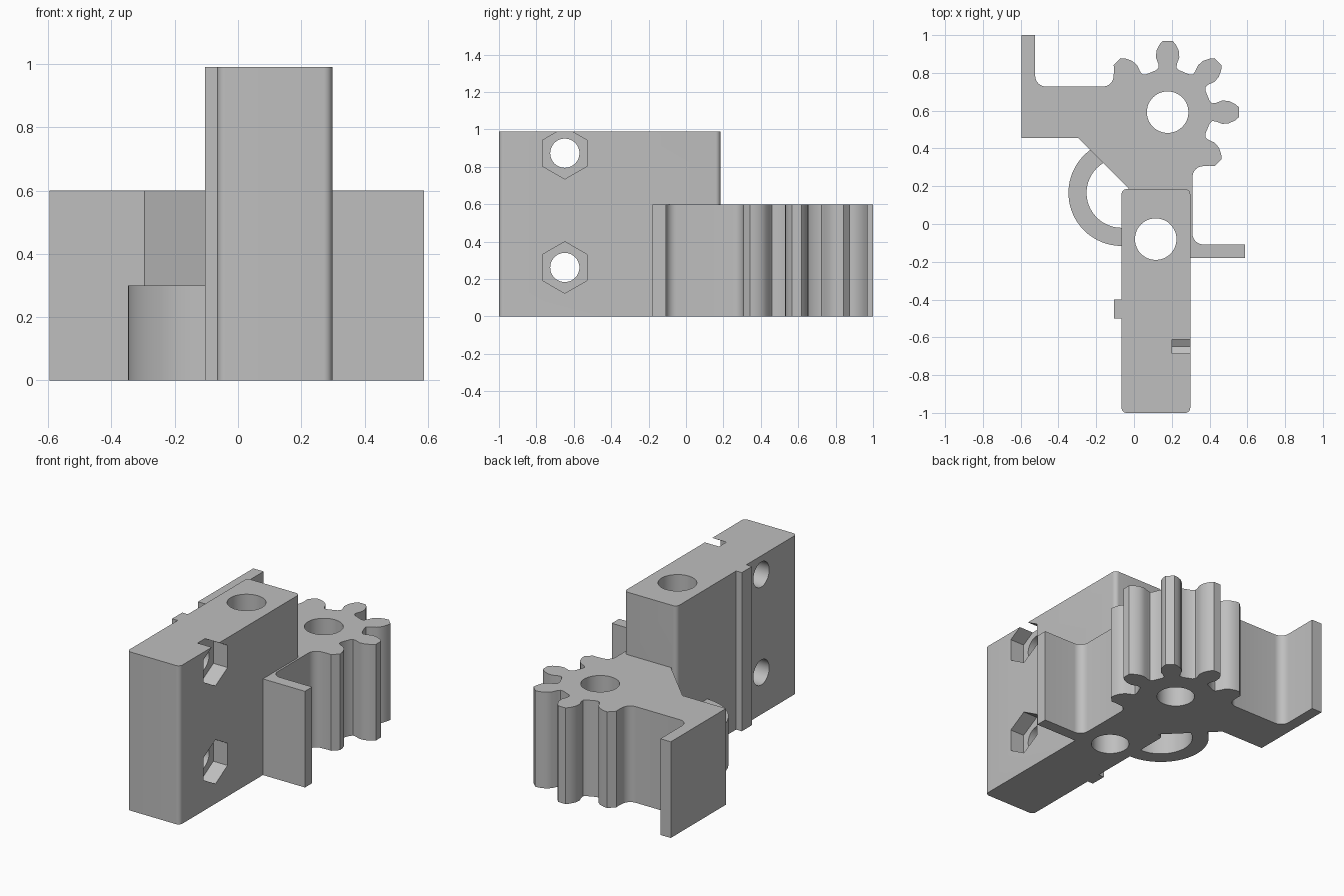
import bpy, bmesh
from math import cos, sin, pi, radians
from mathutils import Vector, Matrix

if "Cube" in bpy.data.objects:
    bpy.data.objects.remove(bpy.data.objects["Cube"])

grey = bpy.data.materials.new("light grey plastic")
grey.use_nodes = True
COLOUR = (0.52, 0.52, 0.52, 1)
grey.diffuse_color = COLOUR
grey.node_tree.nodes["Principled BSDF"].inputs["Base Color"].default_value = COLOUR


def prism(name, outline, z0, z1, matrix=Matrix()):
    """Extrude a closed outline from z0 to z1."""
    bm = bmesh.new()
    face = bm.faces.new([bm.verts.new((x, y, z0)) for x, y in outline])
    top = bmesh.ops.extrude_face_region(bm, geom=[face])
    moved = [v for v in top["geom"] if isinstance(v, bmesh.types.BMVert)]
    bmesh.ops.translate(bm, verts=moved, vec=(0, 0, z1 - z0))
    bmesh.ops.recalc_face_normals(bm, faces=bm.faces)
    bm.transform(matrix)
    mesh = bpy.data.meshes.new(name)
    bm.to_mesh(mesh)
    bm.free()
    mesh.materials.append(grey)
    obj = bpy.data.objects.new(name, mesh)
    bpy.context.collection.objects.link(obj)
    return obj


def arc(cx, cy, r, start, end, steps=8):
    angles = [radians(start + (end - start) * i / steps) for i in range(steps + 1)]
    return [(cx + r * cos(a), cy + r * sin(a)) for a in angles]


def circle(cx, cy, r, n=48, turn=0):
    return arc(cx, cy, r, turn, turn + 360, n)[:-1]


def rounded_box(x0, x1, y0, y1, r):
    return (arc(x1 - r, y0 + r, r, -90, 0) + arc(x1 - r, y1 - r, r, 0, 90)
            + arc(x0 + r, y1 - r, r, 90, 180) + arc(x0 + r, y0 + r, r, 180, 270))


def combine(target, tool, operation):
    mod = target.modifiers.new("combine", "BOOLEAN")
    mod.operation, mod.solver, mod.object = operation, "EXACT", tool
    bpy.context.view_layer.objects.active = target
    bpy.ops.object.modifier_apply(modifier=mod.name)
    bpy.data.objects.remove(tool)


# Gear tooth flank: distance from the gear centre, half width
GEAR = Vector((0.178, 0.592))
FLANK = [(0.222, 0.061), (0.235, 0.047), (0.255, 0.049), (0.29, 0.062),
         (0.325, 0.059), (0.358, 0.043), (0.378, 0.026)]


def tooth(angle, first=0, last=0):
    d = Vector((cos(radians(angle)), sin(radians(angle))))
    n = Vector((-d.y, d.x))
    before = [GEAR + d * r - n * w for r, w in FLANK[first:]]
    after = [GEAR + d * r + n * w for r, w in reversed(FLANK[last:])]
    return [tuple(p) for p in before + after]


# Gear sector with side tab, arm and stop
outline = [(0.588, -0.18), (0.588, -0.108)]
outline += arc(0.366, -0.052, 0.056, 270, 180)
outline += arc(0.366, 0.25, 0.056, 180, 90)
outline += tooth(-45, first=5) + tooth(0) + tooth(45) + tooth(90) + tooth(135, last=5)
outline += arc(-0.164, 0.784, 0.056, 0, -90)
outline += arc(-0.467, 0.784, 0.056, -90, -180)
outline += [(-0.523, 1), (-0.595, 1), (-0.595, 0.455), (-0.295, 0.455),
            (-0.03, 0.19), (-0.03, -0.18)]
gear_arm = prism("gear_arm", outline, 0, 0.6)
combine(gear_arm, prism("gear_bore", circle(*GEAR, 0.11), -0.1, 0.7), "DIFFERENCE")

# Half ring beside the arm
ring = arc(-0.066, 0.165, 0.281, 112, 270, 40) + [(-0.05, -0.116), (-0.05, -0.02)]
ring += arc(-0.066, 0.165, 0.185, 270, 112, 40)
half_ring = prism("half_ring", ring, 0, 0.3)

# Tall mounting block with a side rib
block = prism("mounting_block", rounded_box(-0.066, 0.298, -1, 0.185, 0.027), 0, 0.99)
rib = prism("side_rib", [(-0.105, -0.5), (0, -0.5), (0, -0.4), (-0.105, -0.4)], 0, 0.99)
for part in (rib, gear_arm, half_ring):
    combine(block, part, "UNION")

# Vertical bore, cross holes and hexagonal nut pockets
combine(block, prism("bore", circle(0.115, -0.08, 0.11), -0.1, 1.1), "DIFFERENCE")
sideways = Matrix(((0, 0, 1, 0), (1, 0, 0, 0), (0, 1, 0, 0), (0, 0, 0, 1)))
for z in (0.262, 0.873):
    hole = prism("cross_hole", circle(-0.648, z, 0.078), -0.2, 0.25, sideways)
    combine(block, hole, "DIFFERENCE")
    pocket = prism("nut_pocket", circle(-0.648, z, 0.138, 6, 90), 0.2, 0.4, sideways)
    combine(block, pocket, "DIFFERENCE")

block.name = "geared_mounting_block"
bpy.ops.object.select_all(action="DESELECT")
block.select_set(True)
bpy.context.view_layer.objects.active = block
bpy.ops.object.shade_smooth_by_angle(angle=radians(30))
